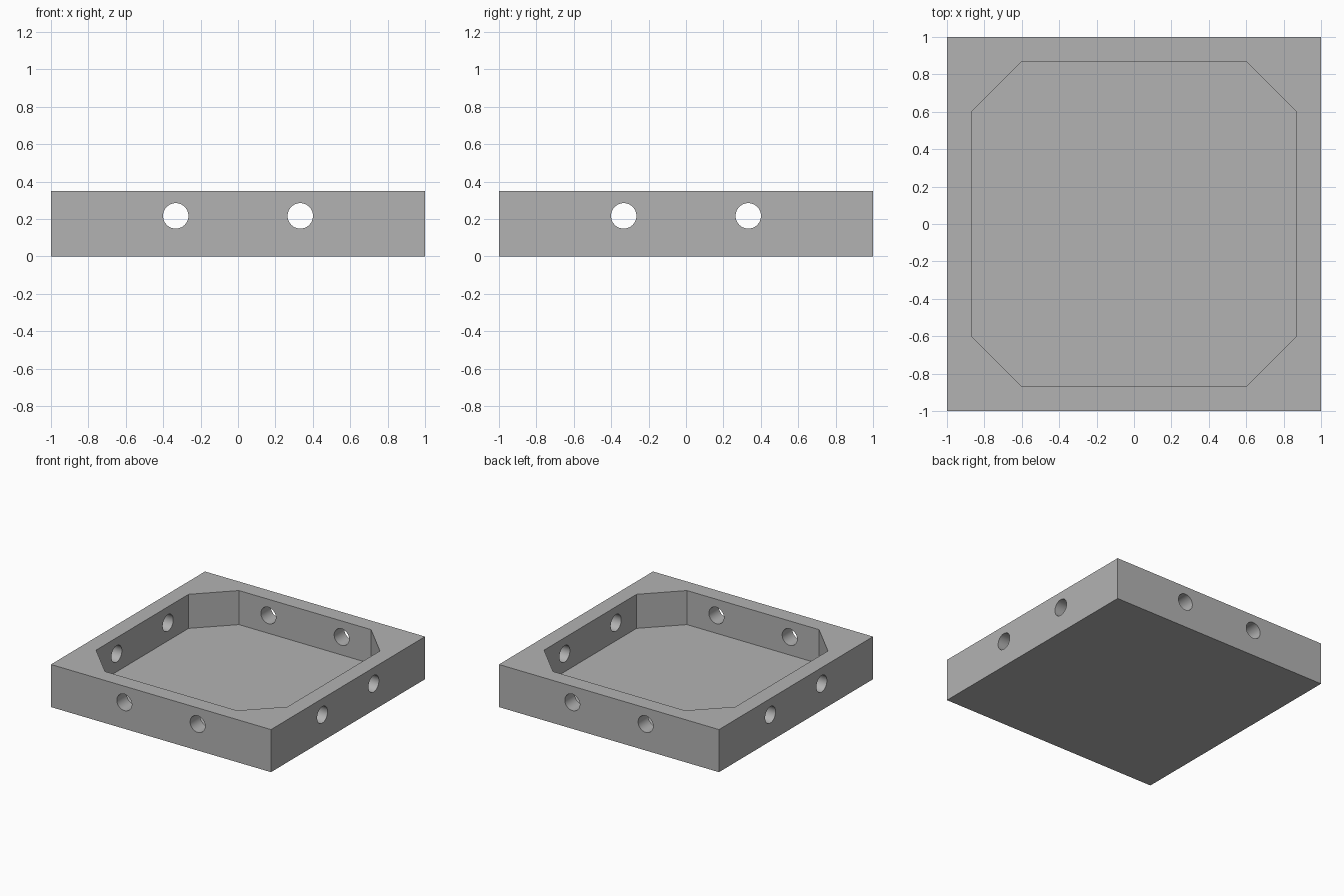
import bpy
import bmesh
import math

if "Cube" in bpy.data.objects:
    bpy.data.objects.remove(bpy.data.objects["Cube"], do_unlink=True)

HEIGHT = 0.35
FLOOR = 0.07
INNER = 0.87       # half width of the recess
FLAT = 0.6         # half length of its straight walls
HOLE_X, HOLE_Z, HOLE_R = 0.333, 0.217, 0.068

grey = bpy.data.materials.new("mid_grey")
grey.use_nodes = True
grey.diffuse_color = (0.45, 0.45, 0.45, 1)
grey.node_tree.nodes["Principled BSDF"].inputs["Base Color"].default_value = grey.diffuse_color


def prism(name, outline, z0, z1):
    """Extrude a flat outline from z0 up to z1."""
    bm = bmesh.new()
    base = bm.faces.new([bm.verts.new((x, y, z0)) for x, y in outline])
    top = bmesh.ops.extrude_face_region(bm, geom=[base])["geom"]
    verts = [v for v in top if isinstance(v, bmesh.types.BMVert)]
    bmesh.ops.translate(bm, vec=(0, 0, z1 - z0), verts=verts)
    bmesh.ops.recalc_face_normals(bm, faces=bm.faces)
    mesh = bpy.data.meshes.new(name)
    bm.to_mesh(mesh)
    bm.free()
    mesh.materials.append(grey)
    obj = bpy.data.objects.new(name, mesh)
    bpy.context.collection.objects.link(obj)
    return obj


def cut(target, cutter):
    """Subtract the cutter, then discard it."""
    cutter.hide_render = True
    mod = target.modifiers.new("cut", 'BOOLEAN')
    mod.operation = 'DIFFERENCE'
    mod.solver = 'EXACT'
    mod.object = cutter
    bpy.context.view_layer.objects.active = target
    bpy.ops.object.modifier_apply(modifier=mod.name)
    bpy.data.objects.remove(cutter, do_unlink=True)


# Square tray block
tray = prism("tray", [(-1, -1), (1, -1), (1, 1), (-1, 1)], 0, HEIGHT)

# Recess with chamfered corners
quarter = [(INNER, -FLAT), (INNER, FLAT)]
octagon = []
for turn in range(4):
    c, s = round(math.cos(turn * math.pi / 2)), round(math.sin(turn * math.pi / 2))
    octagon += [(c * x - s * y, s * x + c * y) for x, y in quarter]
cut(tray, prism("recess_cutter", octagon, FLOOR, HEIGHT + 0.2))

# Pairs of round holes through all four walls
for side in (-1, 1):
    for loc, rot in (((side * HOLE_X, 0, HOLE_Z), (math.pi / 2, 0, 0)),
                     ((0, side * HOLE_X, HOLE_Z), (0, math.pi / 2, 0))):
        bpy.ops.mesh.primitive_cylinder_add(vertices=48, radius=HOLE_R, depth=2.4,
                                            location=loc, rotation=rot)
        drill = bpy.context.object
        drill.data.materials.append(grey)
        cut(tray, drill)

# Smooth hole walls, crisp edges elsewhere
bpy.ops.object.select_all(action='DESELECT')
tray.select_set(True)
bpy.context.view_layer.objects.active = tray
bpy.ops.object.shade_smooth_by_angle(angle=math.radians(30))
